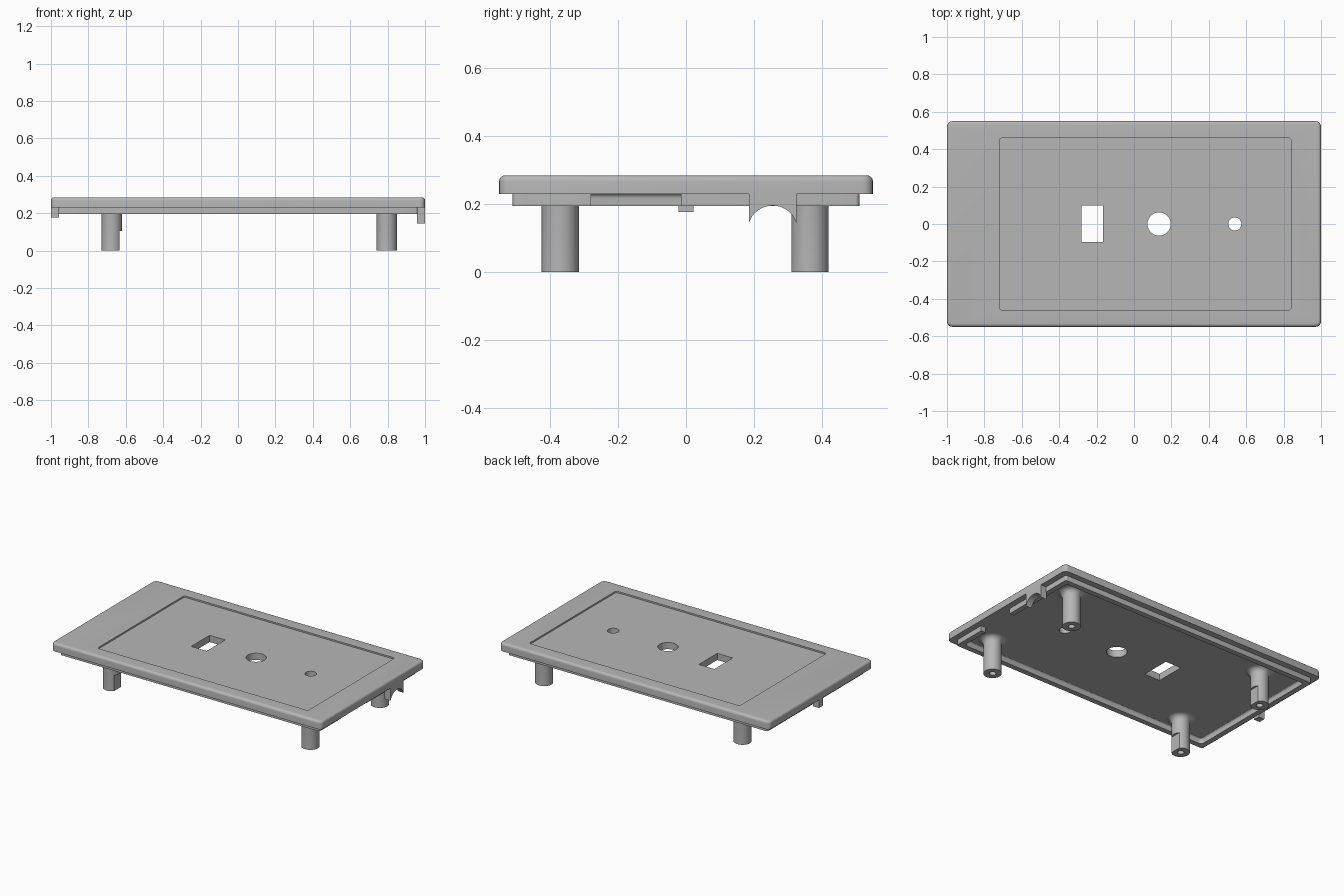
import bpy, bmesh, math
from mathutils import Matrix, Vector

if "Cube" in bpy.data.objects:
    bpy.data.objects.remove(bpy.data.objects["Cube"])

grey = bpy.data.materials.new("plain grey plastic")
grey.use_nodes = True
colour = (0.47, 0.47, 0.47, 1)
grey.diffuse_color = colour
grey.node_tree.nodes["Principled BSDF"].inputs["Base Color"].default_value = colour

FLOOR = 0.23      # underside of the cover plate
LIP = 0.195       # underside of the locating lip


def make(name, bm):
    bmesh.ops.recalc_face_normals(bm, faces=bm.faces)
    mesh = bpy.data.meshes.new(name)
    bm.to_mesh(mesh)
    bm.free()
    mesh.materials.append(grey)
    ob = bpy.data.objects.new(name, mesh)
    bpy.context.collection.objects.link(ob)
    return ob


def prism(name, points, depth, round_top=0):
    """Extrude a closed outline along depth, optionally rounding the far rim."""
    bm = bmesh.new()
    base = bm.faces.new([bm.verts.new(p) for p in points])
    out = bmesh.ops.extrude_face_region(bm, geom=[base], use_keep_orig=True)["geom"]
    verts = [g for g in out if isinstance(g, bmesh.types.BMVert)]
    bmesh.ops.translate(bm, verts=verts, vec=depth)
    bmesh.ops.recalc_face_normals(bm, faces=bm.faces)
    if round_top:
        top = [g for g in out if isinstance(g, bmesh.types.BMFace)][0]
        bmesh.ops.bevel(bm, geom=list(top.edges), offset=round_top,
                        segments=5, profile=0.5, affect='EDGES')
    return make(name, bm)


def box(name, x0, x1, y0, y1, z0, z1, radius=0, round_top=0):
    """Upright box with rounded vertical corners."""
    pts = []
    corners = [(x1, y1, -1, -1), (x0, y1, 1, -1), (x0, y0, 1, 1), (x1, y0, -1, 1)]
    for i, (x, y, sx, sy) in enumerate(corners):
        for k in range(6 if radius else 1):
            a = math.pi / 2 * (i + k / 5)
            pts.append((x + radius * (sx + math.cos(a)),
                        y + radius * (sy + math.sin(a)), z0))
    return prism(name, pts, (0, 0, z1 - z0), round_top)


def cylinder(name, x, y, r, z0, z1):
    pts = [(x + r * math.cos(a), y + r * math.sin(a), z0)
           for a in (math.tau * i / 48 for i in range(48))]
    return prism(name, pts, (0, 0, z1 - z0))


def cut(ob, cutters):
    """Subtract the cutters and bake the result."""
    for c in cutters:
        c.hide_render = True
        mod = ob.modifiers.new("cut", 'BOOLEAN')
        mod.operation, mod.solver, mod.object = 'DIFFERENCE', 'EXACT', c
    deps = bpy.context.evaluated_depsgraph_get()
    mesh = bpy.data.meshes.new_from_object(ob.evaluated_get(deps))
    ob.modifiers.clear()
    ob.data = mesh


# Cover plate, its shallow panel and the three openings
plate = box("cover_plate", -1, 1, -0.55, 0.55, FLOOR, 0.285, 0.03, 0.017)
panel = box("panel_cutter", -0.72, 0.84, -0.46, 0.46, 0.275, 0.4, 0.015)
openings = [box("switch_cutter", -0.28, -0.165, -0.095, 0.1, 0.1, 0.4),
            cylinder("large_hole_cutter", 0.134, 0, 0.062, 0.1, 0.4),
            cylinder("small_hole_cutter", 0.539, 0, 0.035, 0.1, 0.4)]
cut(plate, [panel] + openings)

# Locating lip: hollow frame with a filleted inside and one gap
lip = box("locating_lip", -0.96, 0.96, -0.51, 0.51, LIP, FLOOR + 0.006, 0.012)
cavity = box("cavity_cutter", -0.925, 0.925, -0.475, 0.475, 0.1, FLOOR + 0.002, 0.02, 0.015)
gap = box("gap_cutter", 0.9, 1.1, -0.28, -0.015, 0.1, FLOOR + 0.002)
cut(lip, [cavity, gap] + openings)

# Screw posts: turned profile with a screw bore and a flared root
flare = 0.035
profile = [(0, 0.13), (0.02, 0.13), (0.02, 0), (0.055, 0)]
for k in range(7):
    a = math.pi / 2 * k / 6
    profile.append((0.055 + flare * (1 - math.cos(a)), LIP + flare * math.sin(a)))
profile += [(0.09, FLOOR + 0.006), (0, FLOOR + 0.006)]


def post(name, x, y):
    bm = bmesh.new()
    vs = [bm.verts.new((r, 0, z)) for r, z in profile]
    es = [bm.edges.new(pair) for pair in zip(vs, vs[1:])]
    bmesh.ops.spin(bm, geom=vs + es, cent=(0, 0, 0), axis=(0, 0, 1),
                   angle=math.tau, steps=40, use_merge=True)
    bmesh.ops.remove_doubles(bm, verts=bm.verts, dist=0.0001)
    bmesh.ops.transform(bm, matrix=Matrix.Translation(Vector((x, y, 0))), verts=bm.verts)
    return make(name, bm)


parts = [plate, lip]
helpers = [panel, cavity, gap] + openings
for end, y in (("front", -0.37), ("back", 0.365)):
    parts.append(post(end + "_left_post", 0.795, y))
    flat_post = post(end + "_right_post", -0.675, y)
    flat = box("flat_cutter", -0.634, -0.5, y - 0.1, y + 0.1, -0.1, 0.105)
    cut(flat_post, [flat])
    parts.append(flat_post)
    helpers.append(flat)

# Cable saddle on the left edge: block with an arched underside
saddle_pts = [(0.957, 0.185, FLOOR + 0.006)]
for k in range(17):
    y = -0.07 + 0.14 * k / 16
    saddle_pts.append((0.957, 0.255 + y, 0.121 + math.sqrt(0.074 ** 2 - y * y) + 0.001))
saddle_pts.append((0.957, 0.325, FLOOR + 0.006))
parts.append(prism("cable_saddle", saddle_pts, (0.043, 0, 0)))

# Catch on the right edge
parts.append(box("catch_tab", -1, -0.957, -0.022, 0.022, 0.177, FLOOR + 0.006))

for h in helpers:
    bpy.data.objects.remove(h)

# Smooth the curved faces, keep the real edges sharp
bpy.ops.object.select_all(action='DESELECT')
for ob in parts:
    ob.select_set(True)
bpy.context.view_layer.objects.active = plate
bpy.ops.object.shade_smooth_by_angle(angle=math.radians(35))
